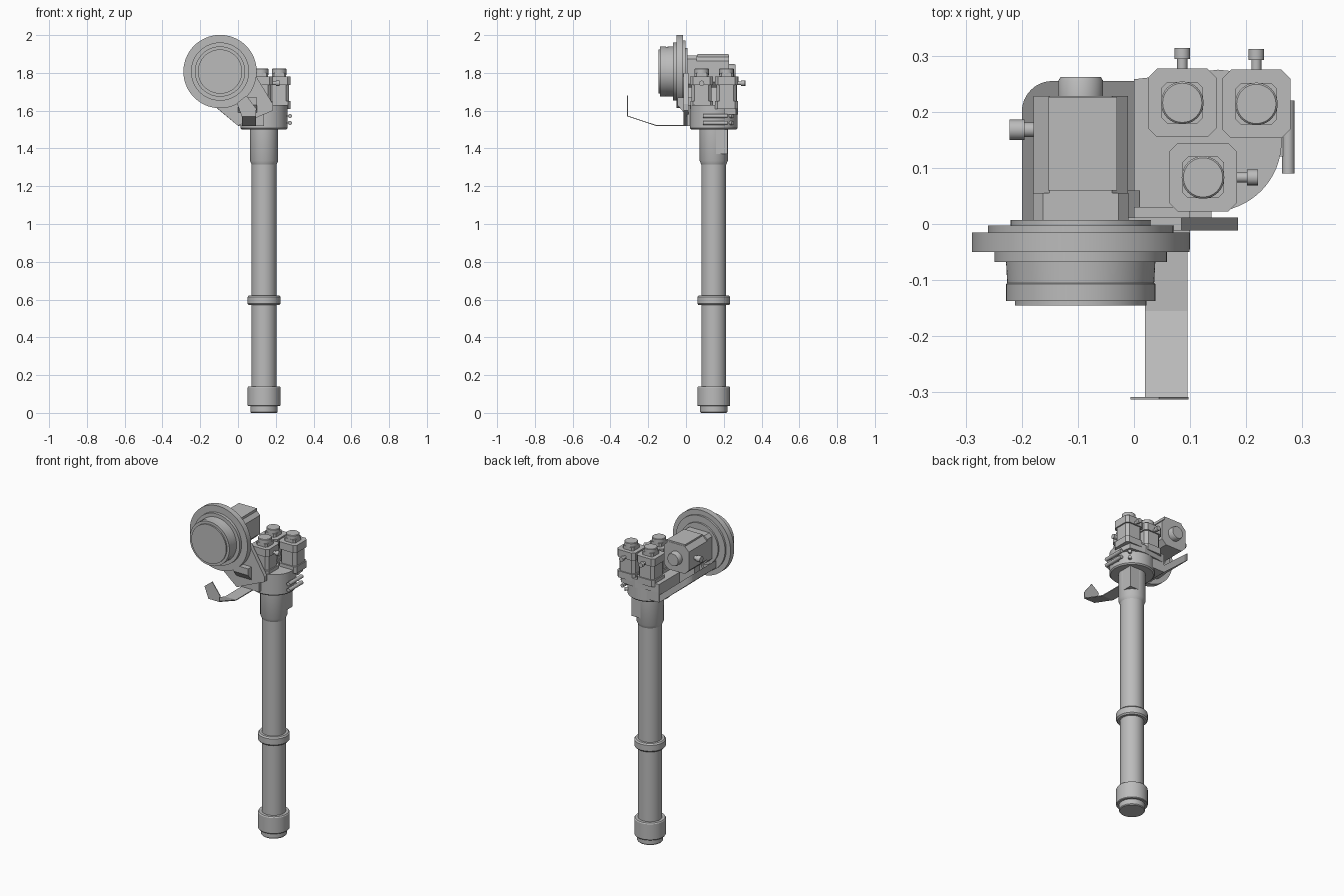
import bpy, bmesh
from math import radians, cos, sin, pi
from mathutils import Matrix, Vector

cube = bpy.data.objects.get("Cube")
if cube:
    bpy.data.objects.remove(cube, do_unlink=True)

metal = bpy.data.materials.new("machine_grey")
metal.use_nodes = True
GREY = (0.5, 0.5, 0.5, 1)
metal.diffuse_color = GREY
metal.node_tree.nodes["Principled BSDF"].inputs["Base Color"].default_value = GREY


def finish(name, bm, smooth=False):
    bmesh.ops.recalc_face_normals(bm, faces=bm.faces)
    mesh = bpy.data.meshes.new(name)
    bm.to_mesh(mesh)
    bm.free()
    mesh.materials.append(metal)
    ob = bpy.data.objects.new(name, mesh)
    bpy.context.collection.objects.link(ob)
    if smooth:
        bpy.ops.object.select_all(action="DESELECT")
        ob.select_set(True)
        bpy.context.view_layer.objects.active = ob
        bpy.ops.object.shade_smooth_by_angle(angle=radians(30))
    return ob


def lathe(name, origin, axis, profile, sides=64):
    """Turned solid; profile holds (radius, distance along axis)."""
    bm = bmesh.new()
    turn = Vector((0, 0, 1)).rotation_difference(Vector(axis)).to_matrix()
    rings = []
    for r, d in profile:
        rings.append([bm.verts.new(turn @ Vector((r * cos(2 * pi * i / sides),
                      r * sin(2 * pi * i / sides), d)) + Vector(origin)) for i in range(sides)])
    for a, b in zip(rings, rings[1:]):
        for i in range(sides):
            j = (i + 1) % sides
            bm.faces.new((a[i], a[j], b[j], b[i]))
    bm.faces.new(rings[0])
    bm.faces.new(rings[-1])
    return finish(name, bm, True)


def prism(name, outline, low, high, plane="xy", slope=0):
    """Extruded outline; slope lifts points towards -x."""
    place = {"xy": lambda a, b, c: (a, b, c + slope * max(0, -a)),
             "xz": lambda a, b, c: (a, c, b),
             "yz": lambda a, b, c: (c, a, b)}[plane]
    bm = bmesh.new()
    bottom = [bm.verts.new(place(a, b, low)) for a, b in outline]
    top = [bm.verts.new(place(a, b, high)) for a, b in outline]
    bm.faces.new(bottom)
    bm.faces.new(top)
    n = len(outline)
    for i in range(n):
        j = (i + 1) % n
        bm.faces.new((bottom[i], bottom[j], top[j], top[i]))
    return finish(name, bm)


def chamfered(cx, cy, half, cut):
    a, b = half, half - cut
    return [(cx + x, cy + y) for x, y in
            ((a, -b), (a, b), (b, a), (-b, a), (-a, b), (-a, -b), (-b, -a), (b, -a))]


def box(name, x, y, z):
    return prism(name, [(x[0], y[0]), (x[1], y[0]), (x[1], y[1]), (x[0], y[1])], *z)


PX, PY = 0.138, 0.147   # column axis
DX, DZ = -0.095, 1.807  # head axis

# Column: foot, collar, tube, ring, sleeve
lathe("column_tube", (PX, PY, 0), (0, 0, 1), [(0.066, 0.03), (0.066, 1.35)])
lathe("foot_cap", (PX, PY, 0), (0, 0, 1), [(0.068, 0), (0.072, 0.005), (0.072, 0.04)])
lathe("foot_collar", (PX, PY, 0), (0, 0, 1),
      [(0.084, 0.036), (0.087, 0.04), (0.087, 0.134), (0.083, 0.14)])
lathe("middle_ring", (PX, PY, 0), (0, 0, 1),
      [(0.08, 0.57), (0.087, 0.578), (0.087, 0.614), (0.08, 0.622)])
lathe("upper_sleeve", (PX, PY, 0), (0, 0, 1), [(0.066, 1.315), (0.075, 1.335), (0.075, 1.51)])
box("sleeve_key", (PX, PX + 0.074), (PY, PY + 0.074), (1.37, 1.505))

# Round base that carries the small motors
lathe("base_flange", (PX, PY, 0), (0, 0, 1),
      [(0.118, 1.5), (0.125, 1.507), (0.125, 1.63)])
box("base_block", (0, PX), (0.005, 0.258), (1.52, 1.63))
prism("base_back_shelf", [(0, 0.2), (0.26, 0.2), (0.25, 0.265), (0.15, 0.275), (0, 0.258)], 1.58, 1.63)

# Sloping arm below the large motor, one corner rounded
corner = [(-0.145 + 0.055 * cos(a), 0.2 + 0.055 * sin(a))
          for a in (pi / 2 + pi / 2 * i / 8 for i in range(9))]
prism("sloping_arm", [(-0.2, 0.0), (0.0, 0.0), (0.0, 0.255)] + corner, 1.52, 1.565, slope=0.83)
prism("arm_rib", [(0.01, 1.54), (0.01, 1.64), (-0.1, 1.74), (-0.1, 1.63)], 0.0, 0.06, "xz")

# Front gusset joining head and base
prism("front_gusset", [(0, 1.52), (0.09, 1.56), (0.185, 1.6), (0.185, 1.635), (0.085, 1.8),
                       (-0.05, 1.8), (-0.135, 1.634)], -0.012, 0.012, "xz")
prism("gusset_foot", [(-0.045, 1.67), (-0.045, 1.63), (0.03, 1.54), (0.03, 1.67)],
      0.0, 0.1, "yz")

# Round head, axis towards the front
lathe("head", (DX, 0, DZ), (0, -1, 0),
      [(0.125, -0.007), (0.125, 0.003), (0.165, 0.003), (0.165, 0.015), (0.194, 0.015),
       (0.194, 0.05), (0.154, 0.05), (0.154, 0.068), (0.133, 0.068), (0.131, 0.105),
       (0.133, 0.107), (0.133, 0.137), (0.117, 0.137), (0.117, 0.145)], 96)

# Large motor behind the head
prism("large_motor_mount", chamfered(DX, DZ, 0.085, 0.018), 0.0, 0.055, "xz")
prism("large_motor_body", chamfered(DX, DZ, 0.084, 0.028), 0.05, 0.228, "xz")
box("large_motor_top_plate", (DX - 0.057, DX + 0.065), (0.06, 0.226), (1.885, 1.9))
lathe("large_motor_cap", (DX, 0.22, DZ), (0, 1, 0), [(0.04, 0), (0.04, 0.035), (0.036, 0.042)])
lathe("large_motor_plug", (-0.17, 0.168, DZ), (-1, 0, 0),
      [(0.013, 0), (0.013, 0.025), (0.018, 0.025), (0.018, 0.052)], 24)


# Three upright small motors: position and plug direction
for tag, x, y, plug in (("back", 0.086, 0.216, (0, 1, 0)),
                        ("left", 0.218, 0.214, (0, 1, 0)),
                        ("front", 0.123, 0.083, (1, 0, 0))):
    name = "small_motor_" + tag
    prism(name + "_foot", chamfered(x, y, 0.06, 0.014), 1.61, 1.65)
    prism(name + "_body", chamfered(x, y, 0.053, 0.016), 1.65, 1.75)
    prism(name + "_head", chamfered(x, y, 0.061, 0.016), 1.735, 1.78)
    prism(name + "_neck", chamfered(x, y, 0.037, 0.01), 1.78, 1.8)
    lathe(name + "_cap", (x, y, 1.79), (0, 0, 1), [(0.038, 0), (0.038, 0.03), (0.035, 0.033)], 32)
    lathe(name + "_plug", Vector((x, y, 1.745)) + 0.05 * Vector(plug), plug,
          [(0.009, 0), (0.009, 0.028), (0.014, 0.028), (0.014, 0.048)], 20)

# Pipe bars and pegs round the base
for z in (1.535, 1.572):
    lathe("pipe_bar", (0.275, 0.09, z), (0, 1, 0), [(0.011, 0), (0.011, 0.13)], 20)
    box("pipe_bracket", (0.24, 0.272), (0.12, 0.18), (z - 0.006, z + 0.006))
    for side in (-1, 1):
        d = Vector((side, 1, 0)).normalized()
        lathe("peg", Vector((PX, PY, z)) + 0.115 * d, d, [(0.01, 0), (0.01, 0.028)], 16)

# Bent strip reaching forward with an upright end plate
prism("bent_strip", [(0.03, 1.518), (-0.155, 1.518), (-0.312, 1.57), (-0.31, 1.574),
                     (-0.155, 1.523), (0.03, 1.523)], 0.02, 0.095, "yz")
prism("strip_end_plate", [(0.02, 1.57), (0.095, 1.57), (0.097, 1.61), (0.045, 1.68),
                          (-0.006, 1.64)], -0.313, -0.308, "xz")
